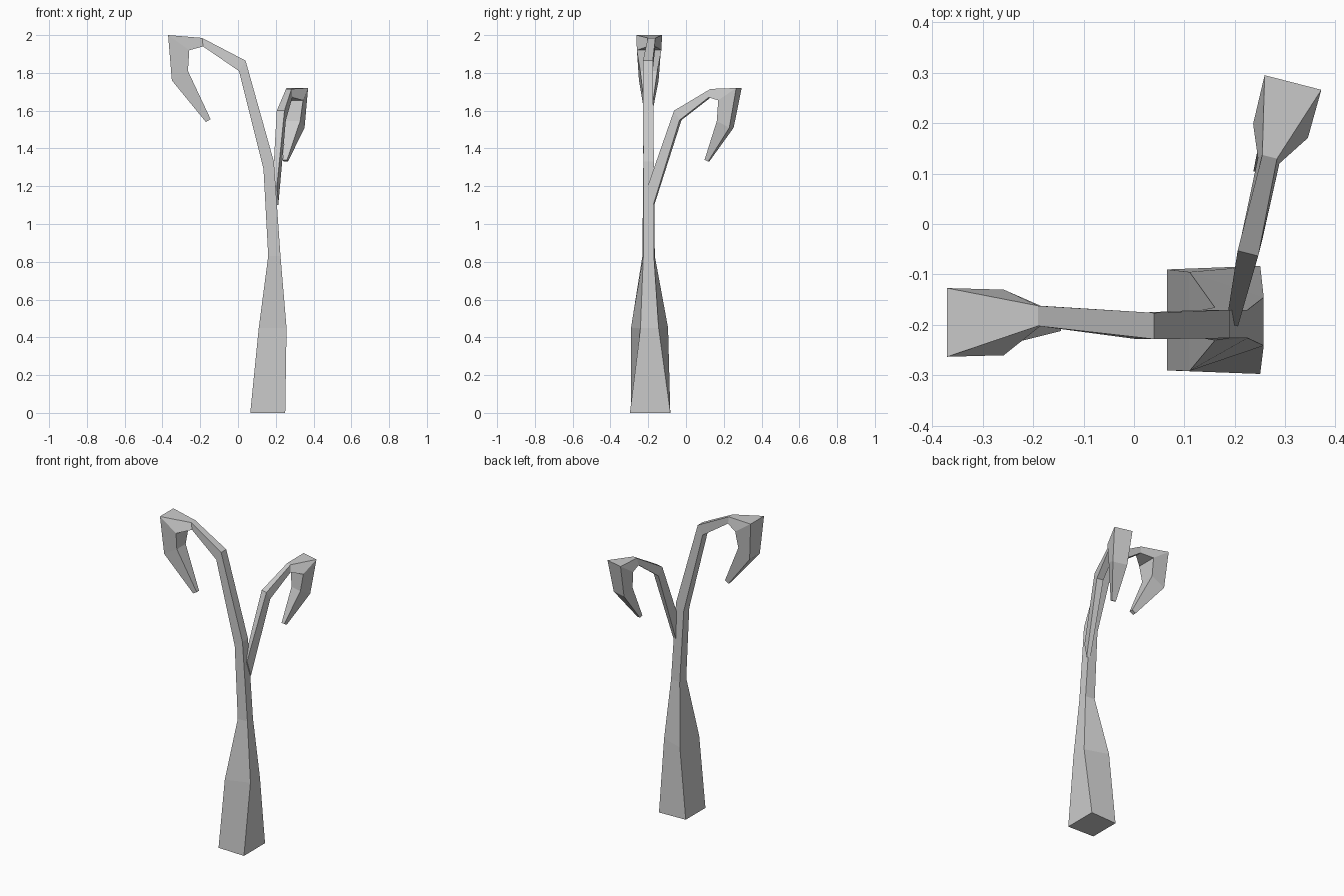
import bpy
import bmesh
from mathutils import Vector

default_cube = bpy.data.objects.get("Cube")
if default_cube:
    bpy.data.objects.remove(default_cube, do_unlink=True)


def make_material(name, colour):
    material = bpy.data.materials.new(name)
    material.use_nodes = True
    material.diffuse_color = colour
    shader = material.node_tree.nodes["Principled BSDF"]
    shader.inputs["Base Color"].default_value = colour
    return material


def sweep_limb(name, rings, forward, side, material):
    """Skin four-sided sections that lie along one vertical plane.

    Each ring holds: inner reach, inner height, outer reach, outer height,
    sideways centre, inner half width, outer half width.
    """
    bm = bmesh.new()
    sections = []
    for reach_in, z_in, reach_out, z_out, centre, half_in, half_out in rings:
        corners = (
            (reach_in, z_in, centre - half_in),
            (reach_out, z_out, centre - half_out),
            (reach_out, z_out, centre + half_out),
            (reach_in, z_in, centre + half_in),
        )
        section = []
        for reach, height, offset in corners:
            position = forward * reach + side * offset
            position.z = height
            section.append(bm.verts.new(position))
        sections.append(section)

    # Side walls between neighbouring sections
    for lower, upper in zip(sections, sections[1:]):
        for i in range(len(lower)):
            j = (i + 1) % len(lower)
            bm.faces.new((lower[i], lower[j], upper[j], upper[i]))

    # Closed ends
    bm.faces.new(reversed(sections[0]))
    bm.faces.new(sections[-1])
    bmesh.ops.recalc_face_normals(bm, faces=bm.faces)

    mesh = bpy.data.meshes.new(name)
    bm.to_mesh(mesh)
    bm.free()
    mesh.materials.append(material)
    limb = bpy.data.objects.new(name, mesh)
    bpy.context.collection.objects.link(limb)
    return limb


grey = make_material("plain grey", (0.6, 0.6, 0.6, 1))

# Trunk, running on into the tall branch and its drooping hooked head
trunk_rings = [
    (.065, 0, .25, 0, -.19, .1, .107),
    (.11, .45, .257, .45, -.193, .098, .048),
    (.16, .83, .225, .83, -.198, .033, .028),
    (.135, 1.29, .19, 1.33, -.198, .028, .028),
    (.005, 1.81, .04, 1.865, -.202, .026, .026),
    (-.185, 1.94, -.19, 1.985, -.182, .02, .02),
    (-.258, 1.92, -.37, 2, -.195, .065, .068),
    (-.265, 1.81, -.35, 1.76, -.197, .045, .052),
    (-.145, 1.555, -.17, 1.54, -.2, .012, .012),
]
sweep_limb("trunk_and_tall_branch", trunk_rings,
           Vector((1, 0, 0)), Vector((0, 1, 0)), grey)

# Short branch, forking off towards the back with a smaller hooked head
heading = Vector((.25, .97, 0)).normalized()
across = Vector((heading.y, -heading.x, 0))
branch_rings = [
    (-.115, 1.1, -.145, 1.2, .238, .012, .012),
    (.03, 1.55, 0, 1.6, .233, .021, .021),
    (.188, 1.67, .196, 1.715, .227, .022, .015),
    (.251, 1.655, .35, 1.72, .235, .056, .058),
    (.24, 1.545, .31, 1.51, .238, .04, .046),
    (.16, 1.34, .179, 1.33, .215, .012, .012),
]
sweep_limb("short_branch", branch_rings, heading, across, grey)
